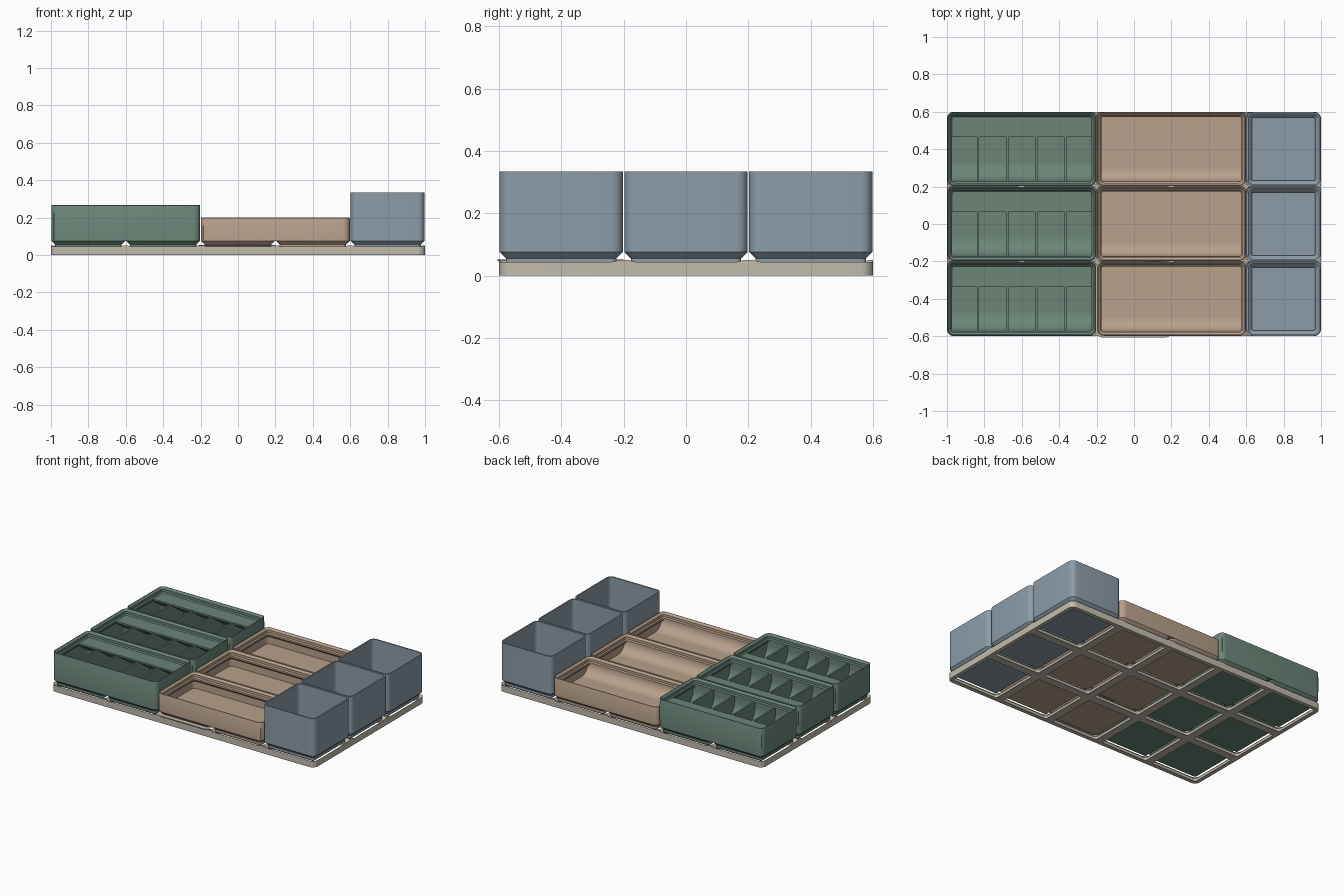
import bpy, bmesh, math

if "Cube" in bpy.data.objects:
    bpy.data.objects.remove(bpy.data.objects["Cube"])

S = 1 / 105          # millimetres to scene units
CELL = 42
Z0 = 3.2             # bins hover this far above the ground


def material(name, rgb):
    m = bpy.data.materials.new(name)
    m.diffuse_color = (*rgb, 1)
    m.use_nodes = True
    m.node_tree.nodes["Principled BSDF"].inputs["Base Color"].default_value = m.diffuse_color
    return m


STONE = material("stone", (0.54, 0.50, 0.42))
GREEN = material("sage green", (0.15, 0.235, 0.19))
TAN = material("tan", (0.48, 0.355, 0.26))
BLUE = material("slate blue", (0.265, 0.335, 0.39))


def rounded_rect(cx, cy, w, h, r, seg=7):
    pts = []
    for k, (sx, sy) in enumerate([(1, 1), (-1, 1), (-1, -1), (1, -1)]):
        for i in range(seg + 1):
            a = math.pi / 2 * (k + i / seg)
            pts.append((cx + sx * (w / 2 - r) + r * math.cos(a),
                        cy + sy * (h / 2 - r) + r * math.sin(a)))
    return pts


def loft(bm, cx, cy, w, h, r, profile):
    """Skin rounded rectangles; profile holds (inset, z), both ends capped."""
    rings = []
    for d, z in profile:
        pts = rounded_rect(cx, cy, w - 2 * d, h - 2 * d, max(r - d, 0.4))
        rings.append([bm.verts.new((x * S, y * S, z * S)) for x, y in pts])
    n = len(rings[0])
    for a, b in zip(rings, rings[1:]):
        for i in range(n):
            bm.faces.new((a[i], a[(i + 1) % n], b[(i + 1) % n], b[i]))
    bm.faces.new(rings[0])
    bm.faces.new(rings[-1])


def prism(bm, yz, x0, x1):
    """Extrude a y-z outline along x."""
    a, b = [[bm.verts.new((x * S, y * S, z * S)) for y, z in yz] for x in (x0, x1)]
    n = len(yz)
    for i in range(n):
        bm.faces.new((a[i], a[(i + 1) % n], b[(i + 1) % n], b[i]))
    bm.faces.new(a)
    bm.faces.new(b)


def finish(bm, name, mat):
    bmesh.ops.recalc_face_normals(bm, faces=bm.faces)
    me = bpy.data.meshes.new(name)
    bm.to_mesh(me)
    bm.free()
    me.materials.append(mat)
    ob = bpy.data.objects.new(name, me)
    bpy.context.collection.objects.link(ob)
    return ob


def smooth(ob):
    bpy.ops.object.select_all(action='DESELECT')
    ob.select_set(True)
    bpy.context.view_layer.objects.active = ob
    bpy.ops.object.shade_smooth_by_angle(angle=math.radians(30))


FOOT = [(2.95, 0), (2.15, 0.8), (2.15, 2.6), (0, 4.75)]


def up(profile):
    return [(d, z + Z0) for d, z in profile]


# base plate: slab with a stepped pocket cut through each cell
bm = bmesh.new()
loft(bm, 0, 0, 210, 126, 4, [(0, 0), (0, 5.2)])
plate = finish(bm, "base_plate", STONE)
pocket = [(2.85, -1), (2.85, 0), (2.15, 0.7), (2.15, 2.5), (-0.85, 5.5)]
for i in range(5):
    for j in range(3):
        bm = bmesh.new()
        loft(bm, (i - 2) * CELL, (j - 1) * CELL, CELL, CELL, 4, pocket)
        cutter = finish(bm, "pocket_cutter", STONE)
        cutter.hide_render = True
        mod = plate.modifiers.new("pocket", 'BOOLEAN')
        mod.operation = 'DIFFERENCE'
        mod.solver = 'EXACT'
        mod.object = cutter
        bpy.context.view_layer.objects.active = plate
        bpy.ops.object.modifier_apply(modifier=mod.name)
        bpy.data.objects.remove(cutter, do_unlink=True)
smooth(plate)


def lipped_bin(name, mat, cx, cy, H, scoop_r, compartments):
    """Two-cell bin with stacking lip, front scoop, optional dividers and tab."""
    bm = bmesh.new()
    W, D, floor = 83.5, 41.5, 6
    for sx in (-21, 21):
        loft(bm, cx + sx, cy, D, D, 3.75, up(FOOT))
    loft(bm, cx, cy, W, D, 3.75, up([
        (0, 4.75), (0, H - 0.5), (0.15, H - 0.12), (0.4, H), (0.6, H),
        (1.9, H - 1.3), (1.9, H - 3.1), (2.6, H - 3.8), (2.6, H - 5),
        (0.95, H - 6.65), (0.95, floor)]))
    x0, x1 = cx - W / 2 + 1.2, cx + W / 2 - 1.2
    front, back = cy - D / 2, cy + D / 2
    zf, zt = Z0 + floor, Z0 + H - 3.85
    # curved scoop along the front wall
    yc = front + 2.6 + scoop_r
    arc = [(yc - scoop_r * math.sin(a), zf + scoop_r - scoop_r * math.cos(a))
           for a in (math.pi / 2 * k / 12 for k in range(13))]
    prism(bm, [(front + 0.9, zf - 0.5), (yc, zf - 0.5)] + arc +
          [(front + 2.6, zt - 0.6), (front + 0.9, zt - 0.6)], x0, x1)
    if compartments > 1:
        # dividers
        step = (W - 1.9) / compartments
        for k in range(1, compartments):
            x = cx - (W - 1.9) / 2 + k * step
            prism(bm, [(front + 0.8, zf - 0.5), (back - 0.8, zf - 0.5),
                       (back - 0.8, zt), (front + 0.8, zt)], x - 0.6, x + 0.6)
        # label shelf at the back
        tip = back - 14
        prism(bm, [(back - 0.8, zt + 0.02), (tip, zt + 0.02), (tip, zt - 1.2),
                   (back - 0.8, zt - 10.5)], x0, x1)
    smooth(finish(bm, name, mat))


def plain_bin(name, mat, cx, cy, H):
    """One-cell thin-walled bin whose inside follows the foot."""
    bm = bmesh.new()
    loft(bm, cx, cy, 41.5, 41.5, 3.75, up(FOOT + [
        (0, H), (0.95, H), (0.95, 5.2), (3.1, 3.05), (3.1, 1.2)]))
    smooth(finish(bm, name, mat))


# rows of bins, front to back
for j in range(3):
    y = (j - 1) * CELL
    lipped_bin(f"divided_bin_{j + 1}", GREEN, -63, y, 24.8, 11, 5)
    lipped_bin(f"scoop_bin_{j + 1}", TAN, 21, y, 17.8, 7.5, 1)
    plain_bin(f"tall_bin_{j + 1}", BLUE, 84, y, 31.8)
